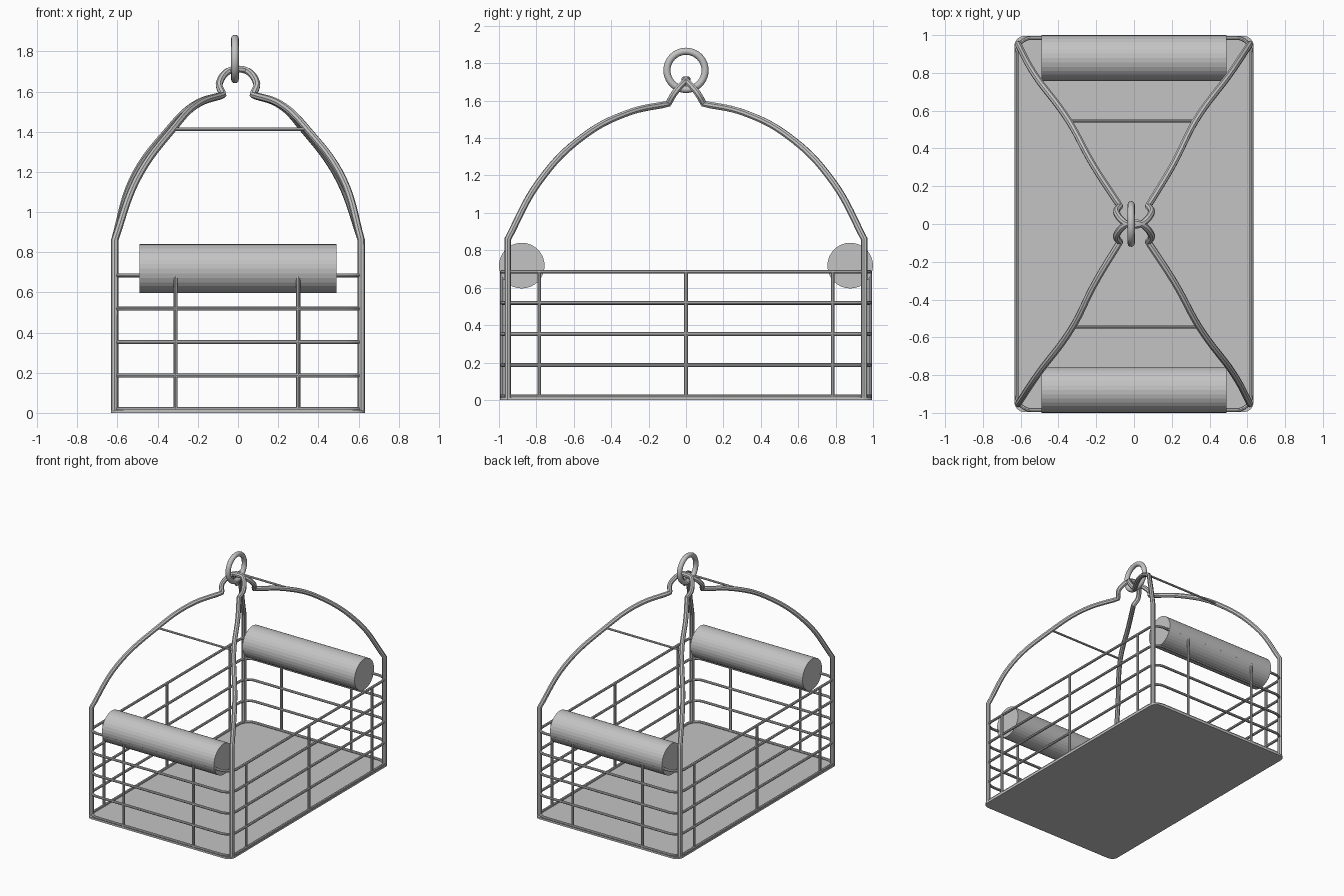
import bpy, bmesh, math
from mathutils import Vector

cube = bpy.data.objects.get("Cube")
if cube:
    bpy.data.objects.remove(cube, do_unlink=True)

steel = bpy.data.materials.new("brushed grey metal")
steel.use_nodes = True
colour = (0.55, 0.55, 0.55, 1)
steel.diffuse_color = colour
steel.node_tree.nodes["Principled BSDF"].inputs["Base Color"].default_value = colour

HX, HY = 0.622, 0.985          # half size of the basket wires
TOP = 0.685                    # height of the top rail
WIRE, ARM = 0.010, 0.018       # wire radii


def finish(obj, smooth=True):
    obj.data.materials.clear()
    obj.data.materials.append(steel)
    if smooth:
        bpy.ops.object.select_all(action="DESELECT")
        obj.select_set(True)
        bpy.context.view_layer.objects.active = obj
        bpy.ops.object.shade_smooth_by_angle(angle=math.radians(40))
    return obj


def wire(name, points, radius, cyclic=False, kinks=None):
    """Round wire through points; kinks lists the sharp ones (None = all)."""
    data = bpy.data.curves.new(name, "CURVE")
    data.dimensions = "3D"
    data.bevel_depth = radius
    data.bevel_resolution = 2
    data.use_fill_caps = True
    data.resolution_u = 1 if kinks is None else 8
    spline = data.splines.new("BEZIER")
    spline.bezier_points.add(len(points) - 1)
    spline.use_cyclic_u = cyclic
    for i, (bp, co) in enumerate(zip(spline.bezier_points, points)):
        bp.co = co
        kind = "VECTOR" if kinks is None or i in kinks else "AUTO"
        bp.handle_left_type = bp.handle_right_type = kind
    obj = bpy.data.objects.new(name, data)
    bpy.context.collection.objects.link(obj)
    bpy.ops.object.select_all(action="DESELECT")
    obj.select_set(True)
    bpy.context.view_layer.objects.active = obj
    bpy.ops.object.convert(target="MESH")
    return finish(bpy.context.view_layer.objects.active)


def rounded_rect(hx, hy, r, z, steps=6):
    points = []
    for k, (sx, sy) in enumerate([(1, 1), (-1, 1), (-1, -1), (1, -1)]):
        for i in range(steps + 1):
            a = math.pi / 2 * (k + i / steps)
            points.append(Vector((sx * (hx - r) + r * math.cos(a),
                                  sy * (hy - r) + r * math.sin(a), z)))
    return points


# Floor plate
bm = bmesh.new()
base = bm.faces.new([bm.verts.new(p) for p in rounded_rect(0.632, 0.995, 0.05, 0)])
extruded = bmesh.ops.extrude_face_region(bm, geom=[base])
bmesh.ops.translate(bm, vec=(0, 0, 0.014),
                    verts=[v for v in extruded["geom"] if isinstance(v, bmesh.types.BMVert)])
bmesh.ops.recalc_face_normals(bm, faces=bm.faces)
mesh = bpy.data.meshes.new("floor_plate")
bm.to_mesh(mesh)
bm.free()
floor = bpy.data.objects.new("floor_plate", mesh)
bpy.context.collection.objects.link(floor)
finish(floor, smooth=False)

# Horizontal rails
for i in range(5):
    z = 0.02 + i * (TOP - 0.02) / 4
    wire(f"rail_{i + 1}", rounded_rect(HX, HY, 0.08, z), WIRE, cyclic=True)

# Thin uprights on all four sides
for side, s in (("front", -1), ("back", 1)):
    for x in (-0.31, 0.30):
        wire(f"{side}_upright", [(x, s * HY, 0.005), (x, s * HY, TOP)], WIRE)
for side, s in (("right", -1), ("left", 1)):
    for y in (-0.785, 0, 0.785):
        wire(f"{side}_upright", [(s * HX, y, 0.005), (s * HX, y, TOP)], WIRE)


# Handle wires: post, arched arm, hook loop, arm, post
def half_arm(sx, sy):
    bow = 0.02 if sx * sy > 0 else 0
    return [(sx * x, sy * y, z) for x, y, z in (
        (0.614, 0.953, 0.003), (0.614, 0.953, 0.86),
        (0.525 - bow, 0.79, 1.16), (0.345 - bow, 0.545, 1.412),
        (0.215 - bow / 2, 0.31, 1.535), (0.075, 0.095, 1.583))]


for side, s in (("front", -1), ("back", 1)):
    left, right = half_arm(-1, s), half_arm(1, s)
    loop = [(-0.092, s * 0.058, 1.645), (0, s * -0.008, 1.712), (0.092, s * 0.058, 1.645)]
    wire(f"{side}_handle", left + loop + right[::-1], ARM, kinks=(0, 1, 5, 9, 13, 14))
    # Brace between the two arms
    a, b = Vector(left[3]), Vector(right[3])
    wire(f"{side}_brace", [a, b], 0.008)

# Hanging ring
bpy.ops.mesh.primitive_torus_add(location=(-0.015, 0, 1.762), rotation=(0, math.pi / 2, 0),
                                 major_radius=0.102, minor_radius=0.019,
                                 major_segments=40, minor_segments=12)
ring = bpy.context.object
ring.name = "hanging_ring"
finish(ring)

# Rollers at both ends
for side, s in (("front", -1), ("back", 1)):
    bpy.ops.mesh.primitive_cylinder_add(vertices=32, radius=0.122, depth=0.98,
                                        location=(0, s * 0.878, 0.718),
                                        rotation=(0, math.pi / 2, 0))
    roller = bpy.context.object
    roller.name = f"{side}_roller"
    finish(roller, smooth=False)
